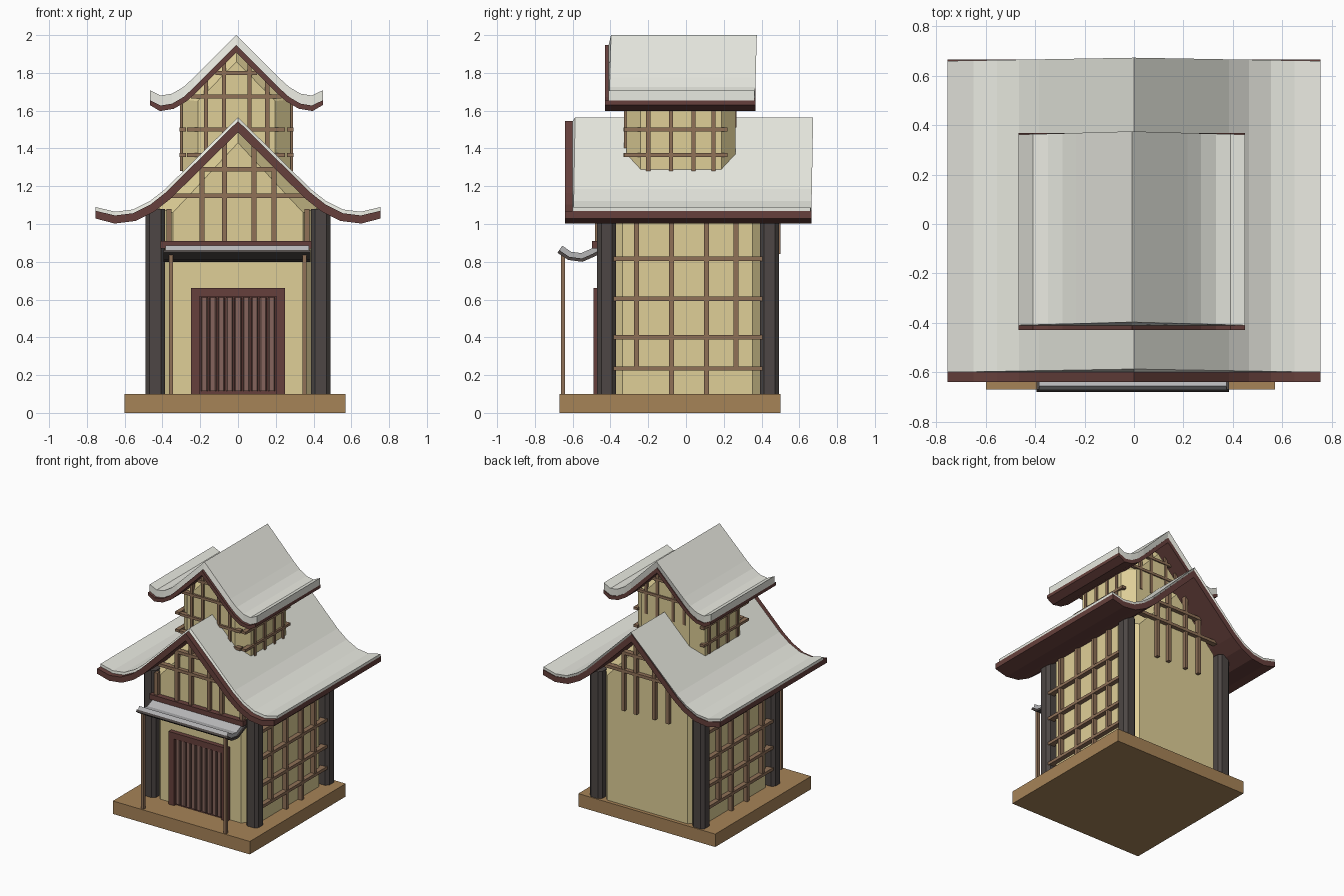
import bpy, bmesh, math
from mathutils import Vector

if "Cube" in bpy.data.objects:
    bpy.data.objects.remove(bpy.data.objects["Cube"])


def mat(name, r, g, b):
    m = bpy.data.materials.new(name)
    m.diffuse_color = [(c / 255) ** 2.2 for c in (r, g, b)] + [1]
    m.use_nodes = True
    m.node_tree.nodes["Principled BSDF"].inputs["Base Color"].default_value = m.diffuse_color
    return m


PLASTER = mat("plaster", 222, 206, 150)
DARK = mat("dark_wood", 78, 72, 70)
LATTICE = mat("lattice_wood", 142, 112, 88)
TRIM = mat("trim_wood", 102, 66, 62)
DOOR = mat("door_wood", 132, 100, 92)
SNOW = mat("pale_roof", 232, 233, 224)
BASE = mat("base_wood", 165, 130, 88)
METAL = mat("awning_grey", 180, 180, 182)


def finish(name, bm, material):
    bmesh.ops.recalc_face_normals(bm, faces=bm.faces[:])
    me = bpy.data.meshes.new(name)
    bm.to_mesh(me)
    bm.free()
    ob = bpy.data.objects.new(name, me)
    bpy.context.collection.objects.link(ob)
    me.materials.append(material)
    return ob


def boxes(name, material, items, bevel=0):
    """Several boxes (x0,x1,y0,y1,z0,z1) in one mesh; bevel cuts upright edges."""
    bm = bmesh.new()
    for x0, x1, y0, y1, z0, z1 in items:
        vs = bmesh.ops.create_cube(bm, size=1)["verts"]
        for v in vs:
            v.co = Vector(((x0 + x1) / 2 + v.co.x * (x1 - x0),
                           (y0 + y1) / 2 + v.co.y * (y1 - y0),
                           (z0 + z1) / 2 + v.co.z * (z1 - z0)))
    if bevel:
        up = [e for e in bm.edges if abs(e.verts[0].co.z - e.verts[1].co.z) > 0.01]
        bmesh.ops.bevel(bm, geom=up, offset=bevel, segments=1, affect='EDGES')
    return finish(name, bm, material)


def loft(name, material, rings):
    """Skin closed rings of points and cap both ends."""
    bm = bmesh.new()
    vr = [[bm.verts.new(p) for p in ring] for ring in rings]
    n = len(vr[0])
    for a, b in zip(vr, vr[1:]):
        for i in range(n):
            j = (i + 1) % n
            bm.faces.new((a[i], a[j], b[j], b[i]))
    bm.faces.new(vr[0])
    bm.faces.new(vr[-1])
    return finish(name, bm, material)


def offset(pts, d):
    """Shift an open 2D line downward by d along its normals."""
    out = []
    for i, p in enumerate(pts):
        dirs = []
        if i:
            dirs.append((Vector(p) - Vector(pts[i - 1])).normalized())
        if i < len(pts) - 1:
            dirs.append((Vector(pts[i + 1]) - Vector(p)).normalized())
        ns = [Vector((t.y, -t.x)) for t in dirs]
        m = sum(ns, Vector((0, 0))).normalized()
        k = d / m.dot(ns[0])
        out.append((p[0] + m.x * k, p[1] + m.y * k))
    return out


def roof(name, half, cx, grey_drop, board, ys_grey, ys_brown):
    top = [(-x, z) for x, z in reversed(half[1:])] + half
    mid = [(x, z - grey_drop) for x, z in top]
    low = offset(mid, board)
    w = half[-1][0]
    low = [(max(-w, min(w, x)), z) for x, z in low]

    def layer(part, material, a, b, y0, y1, lean):
        rings = []
        for (ax, az), (bx, bz) in zip(a, b):
            s = lean * (1 - abs(ax) / w)
            rings.append([(cx + ax, y0 + s, az), (cx + ax, y1 + s, az),
                          (cx + bx, y1, bz), (cx + bx, y0, bz)])
        loft(name + part, material, rings)
    layer("_covering", SNOW, top, mid, *ys_grey, 0.013)
    layer("_boards", TRIM, mid, low, *ys_brown, 0)


def gabled_wall(name, cx, full, inset, y0, y1, cut):
    """House shaped block with chamfered front and back edges."""
    def ring(half, y):
        w, zb, ze, zp = half
        return [(cx - w, y, zb), (cx + w, y, zb), (cx + w, y, ze), (cx, y, zp), (cx - w, y, ze)]
    loft(name, PLASTER, [ring(inset, y0), ring(full, y0 + cut), ring(full, y1 - cut), ring(inset, y1)])


def lattice(name, side, ya, yb, verts, hors, t=0.013):
    """Bars on a wall: verts (pos, z0, z1), hors (z, from, to); depth span ya..yb."""
    items = [(p - t, p + t, ya, yb, z0, z1) for p, z0, z1 in verts]
    items += [(a, b, ya - 0.003, yb + 0.003, z - t * .9, z + t * .9) for z, a, b in hors]
    if side:
        items = [(c, d, a, b, e, f) for a, b, c, d, e, f in items]
    boxes(name, LATTICE, items)


# base slab, corner pillars, walls
boxes("base", BASE, [(-0.60, 0.57, -0.67, 0.50, 0, 0.10)])
boxes("corner_pillars", DARK, [(x, x + 0.104, y, y + 0.1, 0.1, 1.08)
                               for x in (-0.49, 0.386) for y in (-0.47, 0.392)], bevel=0.022)
gabled_wall("lower_wall", 0, (0.445, 0.1, 1.09, 1.53), (0.345, 0.1, 1.06, 1.43), -0.455, 0.472, 0.12)
gabled_wall("tower_wall", -0.008, (0.287, 1.18, 1.66, 1.93), (0.205, 1.18, 1.65, 1.86), -0.315, 0.262, 0.075)

# curved roofs
roof("main_roof", [(0, 1.565), (.385, 1.185), (.465, 1.122), (.555, 1.077), (.65, 1.065), (.755, 1.09)],
     0, 0.02, 0.042, (-0.60, 0.66), (-0.64, 0.665))
roof("tower_roof", [(0, 2.0), (.225, 1.775), (.28, 1.725), (.34, 1.69), (.40, 1.68), (.458, 1.708)],
     -0.009, 0.053, 0.028, (-0.41, 0.362), (-0.43, 0.368))

# gable lattices, front and back
gable_v = [(-.072, .84, 1.43), (.085, .84, 1.43), (-.19, .84, 1.3), (.19, .84, 1.3)]
gable_h = [(1.29, -.2, .2), (1.15, -.36, .36)]
posts = [(-.365, .9, 1.08), (.365, .9, 1.08)]
lattice("front_gable_lattice", 0, -0.482, -0.448, gable_v + posts, gable_h)
lattice("back_gable_lattice", 0, 0.465, 0.50, gable_v, gable_h)
tower_v = [(-.075, 1.87), (.06, 1.87), (-.17, 1.76), (.155, 1.76)]
tower_h = [(1.80, -.12, .10), (1.675, -.25, .23)]
lattice("tower_front_lattice", 0, -0.328, -0.30, [(p, 1.3, z) for p, z in tower_v],
        tower_h + [(1.50, -.27, .25), (1.365, -.27, .25)], 0.011)
lattice("tower_back_lattice", 0, 0.25, 0.268, [(p, 1.51, z) for p, z in tower_v], tower_h, 0.011)

# side lattices, left and right
side_v = [(-.262, .235, 1.06), (-.077, .1, 1.06), (.109, .1, 1.06), (.265, .235, 1.06)]
side_h = [(z, -.39, .42) for z in (.815, .605, .40, .235)]
tside_v = [(y, 1.28, 1.66) for y in (-.20, -.08, .04, .145)]
tside_h = [(z, -.325, .22) for z in (1.50, 1.365)]
for tag, s in (("right", 1), ("left", -1)):
    a, b = sorted((s * 0.435, s * 0.478))
    lattice(tag + "_lattice", 1, a, b, side_v, side_h)
    a, b = sorted((s * 0.27 - .008, s * 0.298 - .008))
    lattice("tower_" + tag + "_lattice", 1, a, b, tside_v, tside_h, 0.011)

# door with frame and planks
boxes("door_frame", TRIM, [(-.25, -.203, -.49, -.45, .1, .66), (.203, .25, -.49, -.45, .1, .66),
                           (-.25, .25, -.49, -.45, .615, .662)])
boxes("door_back", TRIM, [(-.203, .203, -.468, -.45, .1, .615)])
n, w = 9, 0.4 / 9
boxes("door_planks", DOOR, [(-.2 + i * w + .004, -.2 + (i + 1) * w - .004, -.484, -.46, .115, .612)
                            for i in range(n)], bevel=0.006)

# awning: beam, curved sheet, posts
boxes("awning_beam", TRIM, [(-.41, .39, -.497, -.45, .87, .91)])
curve = [(-.655, .885), (-.608, .853), (-.555, .846), (-.505, .868), (-.465, .89)]
for part, m, d0, d1, x0, x1 in (("awning_sheet", METAL, 0, .028, -.385, .375),
                                ("awning_boards", DARK, .028, .045, -.395, .385)):
    up, dn = offset(curve, d0), offset(curve, d1)
    loft(part, m, [[(x0, *p), (x1, *p), (x1, *q), (x0, *q)] for p, q in zip(up, dn)])
boxes("awning_posts", LATTICE, [(x - .011, x + .011, -.662, -.64, .1, .85) for x in (-.355, .352)])
